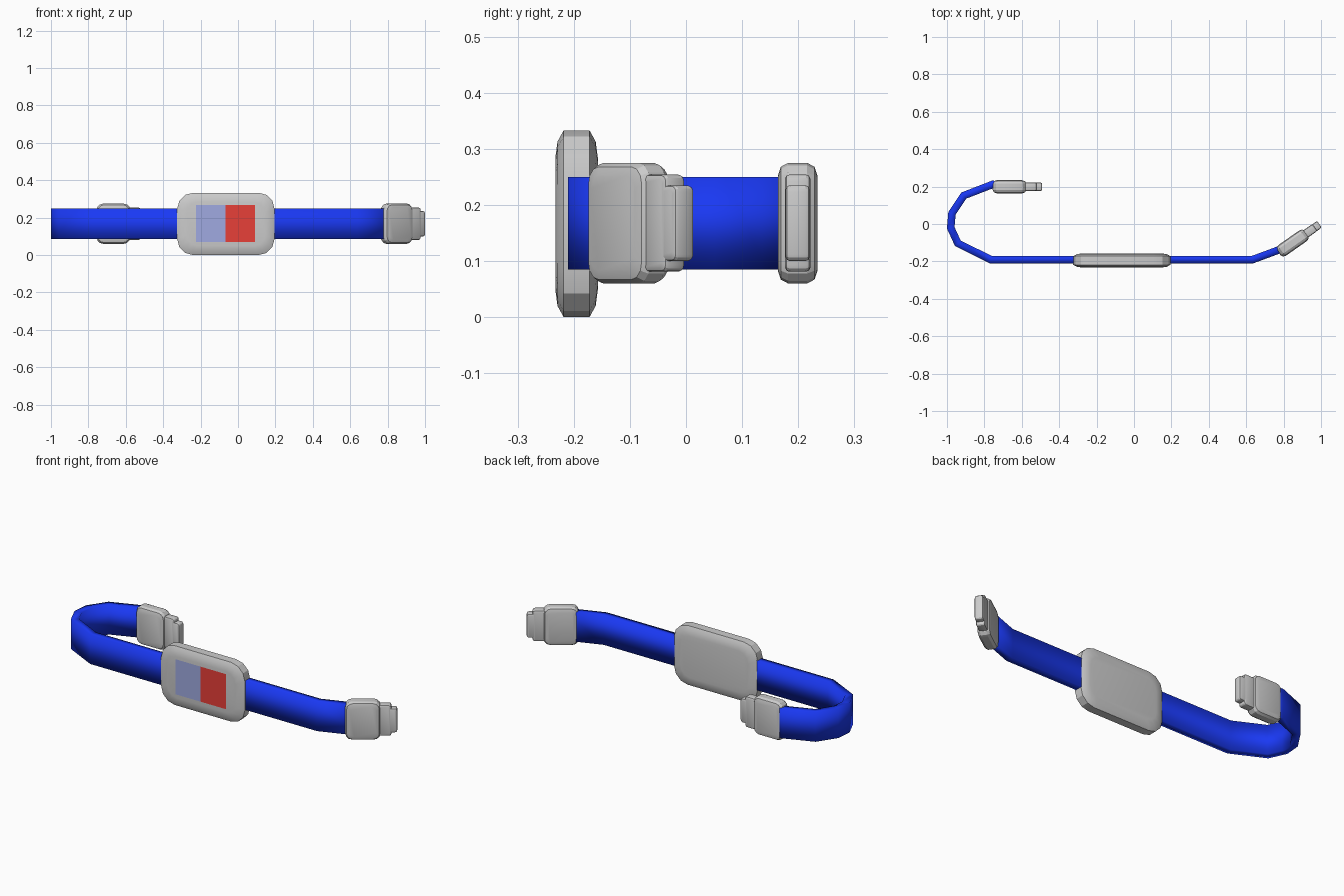
import bpy, bmesh
from math import sin, cos, pi, radians
from mathutils import Vector, Matrix

if "Cube" in bpy.data.objects:
    bpy.data.objects.remove(bpy.data.objects["Cube"])


def material(name, rgb):
    m = bpy.data.materials.new(name)
    m.diffuse_color = (*rgb, 1)
    m.use_nodes = True
    m.node_tree.nodes["Principled BSDF"].inputs["Base Color"].default_value = m.diffuse_color
    return m


def add_object(name, bm, mat=None, angle=25):
    bmesh.ops.recalc_face_normals(bm, faces=bm.faces)
    me = bpy.data.meshes.new(name)
    bm.to_mesh(me)
    bm.free()
    ob = bpy.data.objects.new(name, me)
    bpy.context.collection.objects.link(ob)
    if mat:
        me.materials.append(mat)
    bpy.context.view_layer.objects.active = ob
    ob.select_set(True)
    bpy.ops.object.shade_smooth_by_angle(angle=radians(angle))
    ob.select_set(False)
    return ob


def rounded_rect(w, h, r, inset, segs=3):
    # outline of a rounded rectangle in x and z
    r2 = max(r - inset * 0.5, 0.004)
    cx, cz = w / 2 - inset - r2, h / 2 - inset - r2
    pts = []
    for i, (sx, sz) in enumerate(((1, 1), (-1, 1), (-1, -1), (1, -1))):
        for k in range(segs + 1):
            a = (i + k / segs) * pi / 2
            pts.append((sx * cx + r2 * cos(a), sz * cz + r2 * sin(a)))
    return pts


def slab(name, size, r, rim, matrix):
    # pillow-edged plate: rim lists (inset, depth from face), mirrored front to back
    w, d, h = size
    layers = [(i, -d / 2 + t) for i, t in rim]
    layers += [(i, -y) for i, y in reversed(layers)]
    bm = bmesh.new()
    rings = [[bm.verts.new((x, y, z)) for x, z in rounded_rect(w, h, r, i)]
             for i, y in layers]
    n = len(rings[0])
    for a, b in zip(rings, rings[1:]):
        for k in range(n):
            bm.faces.new((a[k], a[(k + 1) % n], b[(k + 1) % n], b[k]))
    bm.faces.new(rings[0])
    bm.faces.new(rings[-1])
    bm.transform(matrix)
    return add_object(name, bm)


# Strap: flat band swept along a bent path with mitred corners
path = [Vector(p) for p in ((-0.70, 0.205), (-0.755, 0.212), (-0.91, 0.152),
        (-0.973, 0.058), (-0.98, -0.02), (-0.942, -0.103), (-0.767, -0.19),
        (0.635, -0.19), (0.83, -0.118))]
bm = bmesh.new()
rings = []
for i, p in enumerate(path):
    d0 = (p - path[max(i - 1, 0)]).normalized() if i else (path[1] - p).normalized()
    d1 = (path[i + 1] - p).normalized() if i < len(path) - 1 else d0
    t = (d0 + d1).normalized()
    off = Vector((-t.y, t.x)) * 0.02 / t.dot(d0)
    rings.append([bm.verts.new((*(p + s * off), z))
                  for s, z in ((-1, 0.085), (1, 0.085), (1, 0.25), (-1, 0.25))])
for a, b in zip(rings, rings[1:]):
    for k in range(4):
        bm.faces.new((a[k], a[(k + 1) % 4], b[(k + 1) % 4], b[k]))
bm.faces.new(rings[0])
bm.faces.new(rings[-1])
add_object("strap", bm, material("strap_blue", (0.01, 0.04, 0.9)), 180)

# Case in the middle of the strap
slab("case", (0.52, 0.076, 0.333), 0.085, ((0.05, 0), (0.02, 0.004), (0, 0.015)),
     Matrix.Translation((-0.065, -0.195, 0.1665)))

# Two-colour display on the front of the case
for name, x0, x1, rgb in (("display_left", -0.225, -0.068, (0.35, 0.4, 0.75)),
                          ("display_right", -0.068, 0.09, (0.8, 0.05, 0.04))):
    bm = bmesh.new()
    bm.faces.new([bm.verts.new((x, -0.2338, z)) for x, z in
                  ((x0, 0.07), (x1, 0.07), (x1, 0.267), (x0, 0.267))])
    ob = add_object(name, bm, material(name, rgb))
    if ob.data.polygons[0].normal.y > 0:
        ob.data.flip_normals()

# Connectors at both strap ends: body, wide tab and narrow tip
rim = ((0.022, 0), (0.007, 0.005), (0, 0.018))
small = ((0.008, 0), (0.002, 0.003), (0, 0.008))
for side, x, y, ang in (("left", -0.666, 0.199, 0), ("right", 0.848, -0.102, 35)):
    base = Matrix.Translation((x, y, 0.1675)) @ Matrix.Rotation(radians(ang), 4, "Z")
    for part, dx, size, r, edge in (
            ("body", 0, (0.18, 0.07, 0.215), 0.035, rim),
            ("tab", 0.105, (0.08, 0.046, 0.173), 0.012, small),
            ("tip", 0.135, (0.08, 0.044, 0.135), 0.012, small)):
        slab(f"{side}_connector_{part}", size, r, edge,
             base @ Matrix.Translation((dx, 0, 0)))
